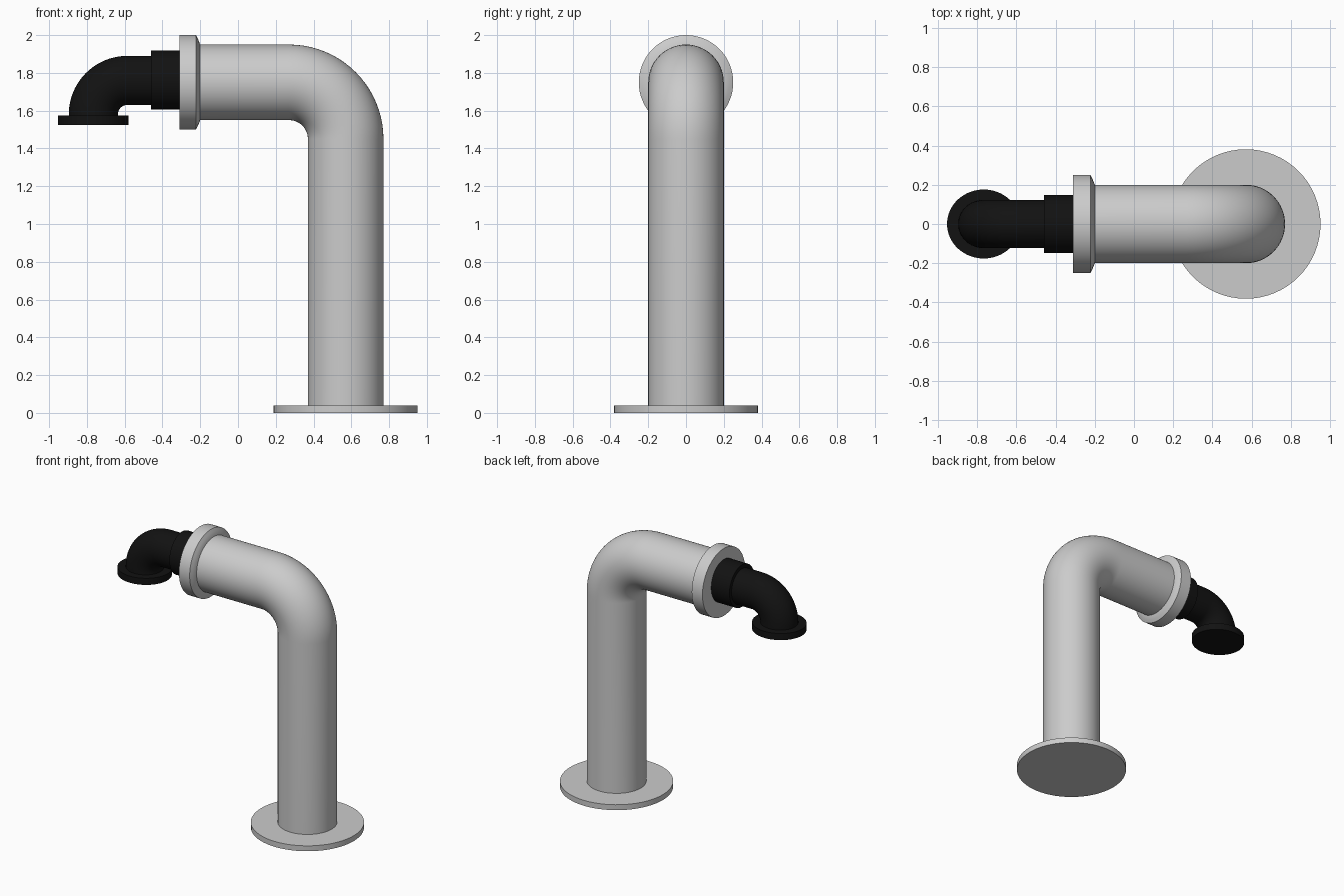
import bpy, bmesh
from math import sin, cos, pi, radians
from mathutils import Vector

if "Cube" in bpy.data.objects:
    bpy.data.objects.remove(bpy.data.objects["Cube"])

black = bpy.data.materials.new("black")
black.diffuse_color = (0.006, 0.006, 0.006, 1)
black.use_nodes = True
black.node_tree.nodes["Principled BSDF"].inputs["Base Color"].default_value = black.diffuse_color
SIDES = 64


def tube(name, stations, squash=1.0, mat=None):
    """Skin capped rings along the xz plane; station = (x, z, dir_x, dir_z, radius)."""
    bm = bmesh.new()
    rings = []
    for x, z, dx, dz, r in stations:
        n = Vector((-dz, 0, dx))
        rings.append([bm.verts.new(Vector((x, 0, z)) + n * (r * cos(a))
                                   + Vector((0, r * squash * sin(a), 0)))
                      for a in (2 * pi * i / SIDES for i in range(SIDES))])
    for a, b in zip(rings, rings[1:]):
        for i in range(SIDES):
            j = (i + 1) % SIDES
            bm.faces.new((a[i], a[j], b[j], b[i]))
    bm.faces.new(rings[0])
    bm.faces.new(rings[-1])
    bmesh.ops.recalc_face_normals(bm, faces=bm.faces)
    me = bpy.data.meshes.new(name)
    bm.to_mesh(me)
    bm.free()
    ob = bpy.data.objects.new(name, me)
    bpy.context.collection.objects.link(ob)
    if mat:
        me.materials.append(mat)
    bpy.ops.object.select_all(action='DESELECT')
    ob.select_set(True)
    bpy.context.view_layer.objects.active = ob
    bpy.ops.object.shade_smooth_by_angle(angle=radians(30))
    return ob


def lathe_x(z, profile):
    return [(x, z, 1, 0, r) for x, r in profile]


def lathe_z(x, profile):
    return [(x, z, 0, 1, r) for z, r in profile]


def elbow(cx, cz, bend, r, side, steps=20):
    """Quarter bend between vertical (side = +1 right, -1 left) and horizontal on top."""
    out = []
    for k in range(steps + 1):
        a = pi / 2 * k / steps
        out.append((cx + side * bend * cos(a), cz + bend * sin(a),
                    -side * sin(a), cos(a), r))
    return out


# Grey body: floor plate, bent main pipe, end collar
tube("base_plate", lathe_z(0.57, [(0, 0.381), (0.04, 0.381)]))
tube("main_pipe", [(0.57, 0.02, 0, 1, 0.2)] + elbow(0.27, 1.45, 0.3, 0.2, 1)
     + [(-0.25, 1.75, -1, 0, 0.2)])
tube("collar", lathe_x(1.75, [(-0.31, 0.25), (-0.222, 0.25), (-0.212, 0.23), (-0.2, 0.2)]))

# Black outlet: sleeve, bent spout, mouth flange
tube("outlet_sleeve", lathe_x(1.763, [(-0.46, 0.156), (-0.30, 0.156)]), 0.945, black)
tube("outlet_spout", [(-0.766, 1.55, 0, 1, 0.13)] + elbow(-0.586, 1.58, 0.18, 0.13, -1)
     + [(-0.44, 1.76, 1, 0, 0.13)], 0.945, black)
tube("outlet_flange", lathe_z(-0.766, [(1.525, 0.187), (1.574, 0.187)]), 0.94, black)
